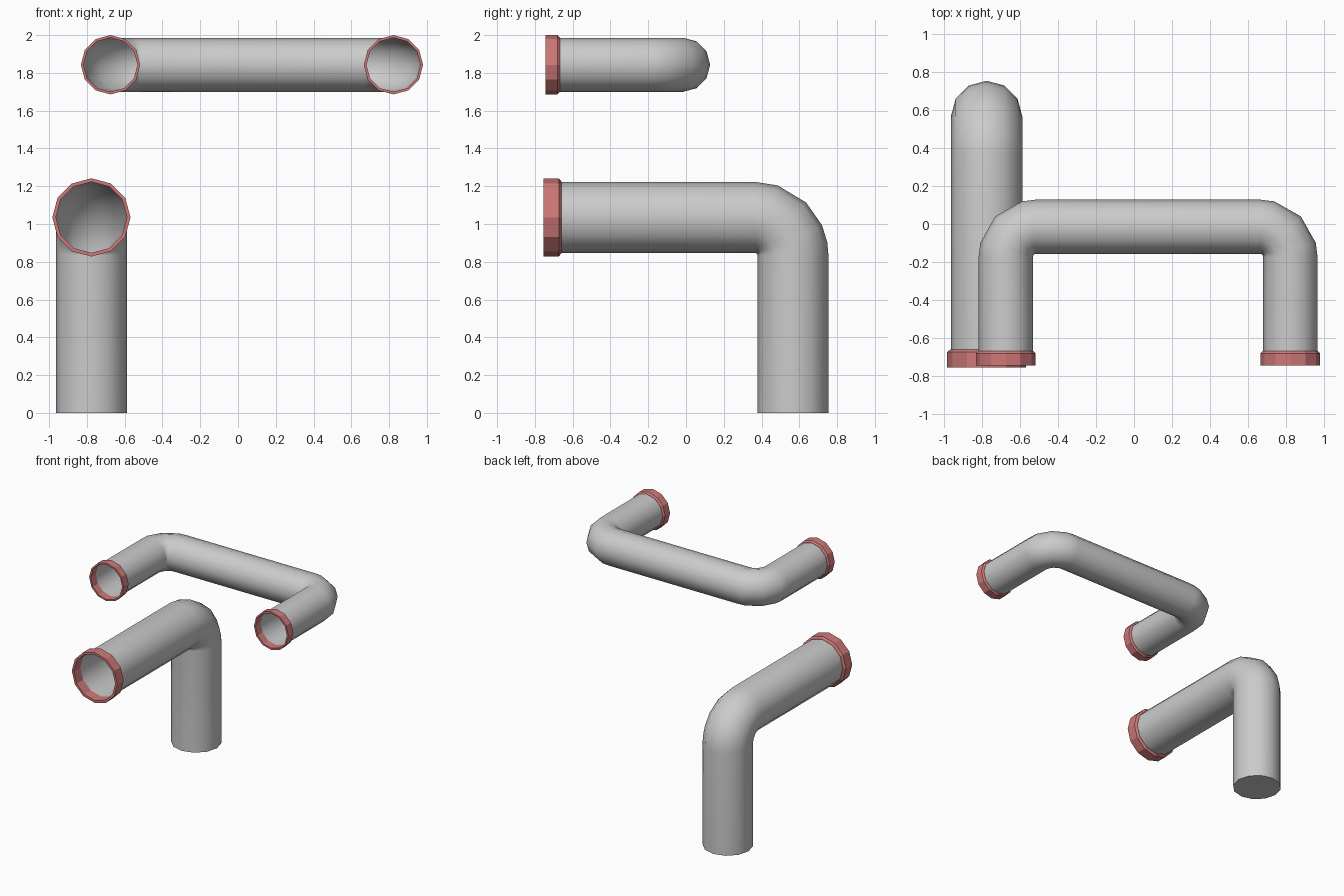
import bpy, bmesh
from math import sin, cos, pi, radians
from mathutils import Vector

if "Cube" in bpy.data.objects:
    bpy.data.objects.remove(bpy.data.objects["Cube"])

SIDES = 12
red = bpy.data.materials.new("red_rim")
red.diffuse_color = (0.62, 0.19, 0.19, 1)
red.use_nodes = True
red.node_tree.nodes["Principled BSDF"].inputs["Base Color"].default_value = red.diffuse_color


def finish(bm, name, smooth, mat=None):
    bmesh.ops.recalc_face_normals(bm, faces=bm.faces)
    me = bpy.data.meshes.new(name)
    bm.to_mesh(me)
    bm.free()
    ob = bpy.data.objects.new(name, me)
    bpy.context.collection.objects.link(ob)
    if mat:
        me.materials.append(mat)
    if smooth:
        bpy.ops.object.select_all(action='DESELECT')
        ob.select_set(True)
        bpy.context.view_layer.objects.active = ob
        bpy.ops.object.shade_smooth_by_angle(angle=radians(50))
    return ob


def bridge(bm, a, b):
    for i in range(SIDES):
        j = (i + 1) % SIDES
        bm.faces.new((a[i], a[j], b[j], b[i]))


def elbow(corner, d_in, d_out, radius, angles):
    """Path points with tangents for a right-angle bend at a corner."""
    centre = corner - d_in * radius + d_out * radius
    return [(centre + radius * (d_in * sin(radians(a)) - d_out * cos(radians(a))),
             d_in * cos(radians(a)) + d_out * sin(radians(a))) for a in angles]


def pipe(name, path, normal, r, cap_start=False):
    bm = bmesh.new()
    rings = []
    for p, t in path:
        u = normal.cross(t).normalized()
        rings.append([bm.verts.new(p + r * (normal * cos(2 * pi * i / SIDES) + u * sin(2 * pi * i / SIDES)))
                      for i in range(SIDES)])
    for a, b in zip(rings, rings[1:]):
        bridge(bm, a, b)
    if cap_start:
        bm.faces.new(rings[0])
    return finish(bm, name, True)


def rim(name, x, z, front, back, r_in, r_out):
    """Chamfered collar around an open pipe end facing -y."""
    bm = bmesh.new()
    profile = [(r_in, front), (r_out, front), (r_out, back - 0.013), (r_in + 0.002, back), (r_in, back)]
    rings = [[bm.verts.new((x + r * cos(2 * pi * i / SIDES), y, z + r * sin(2 * pi * i / SIDES)))
              for i in range(SIDES)] for r, y in profile]
    for k in range(len(rings)):
        bridge(bm, rings[k], rings[(k + 1) % len(rings)])
    return finish(bm, name, False, red)


X, Y, Z = Vector((1, 0, 0)), Vector((0, 1, 0)), Vector((0, 0, 1))

# Large standing pipe, closed at the base, open at the front
bx, by, bz = -0.776, 0.566, 1.035
path = [(Vector((bx, by, 0)), Z)]
path += elbow(Vector((bx, by, bz)), Z, -Y, 0.2, (0, 10, 24, 46, 72, 90))
path += [(Vector((bx, -0.67, bz)), -Y)]
pipe("large_pipe", path, X, 0.188, cap_start=True)
rim("large_pipe_rim", bx, bz, -0.755, -0.66, 0.188, 0.207)

# Small U-shaped pipe, open at both ends
xl, xr, sy, sz = -0.675, 0.823, -0.015, 1.843
bend = (0, 14, 45, 76, 90)
path = [(Vector((xl, -0.68, sz)), Y)]
path += elbow(Vector((xl, sy, sz)), Y, X, 0.157, bend)
path += elbow(Vector((xr, sy, sz)), X, -Y, 0.157, bend)
path += [(Vector((xr, -0.68, sz)), -Y)]
pipe("small_pipe", path, Z, 0.143)
for side, x in (("left", xl), ("right", xr)):
    rim("small_pipe_rim_" + side, x, sz, -0.745, -0.668, 0.143, 0.157)
